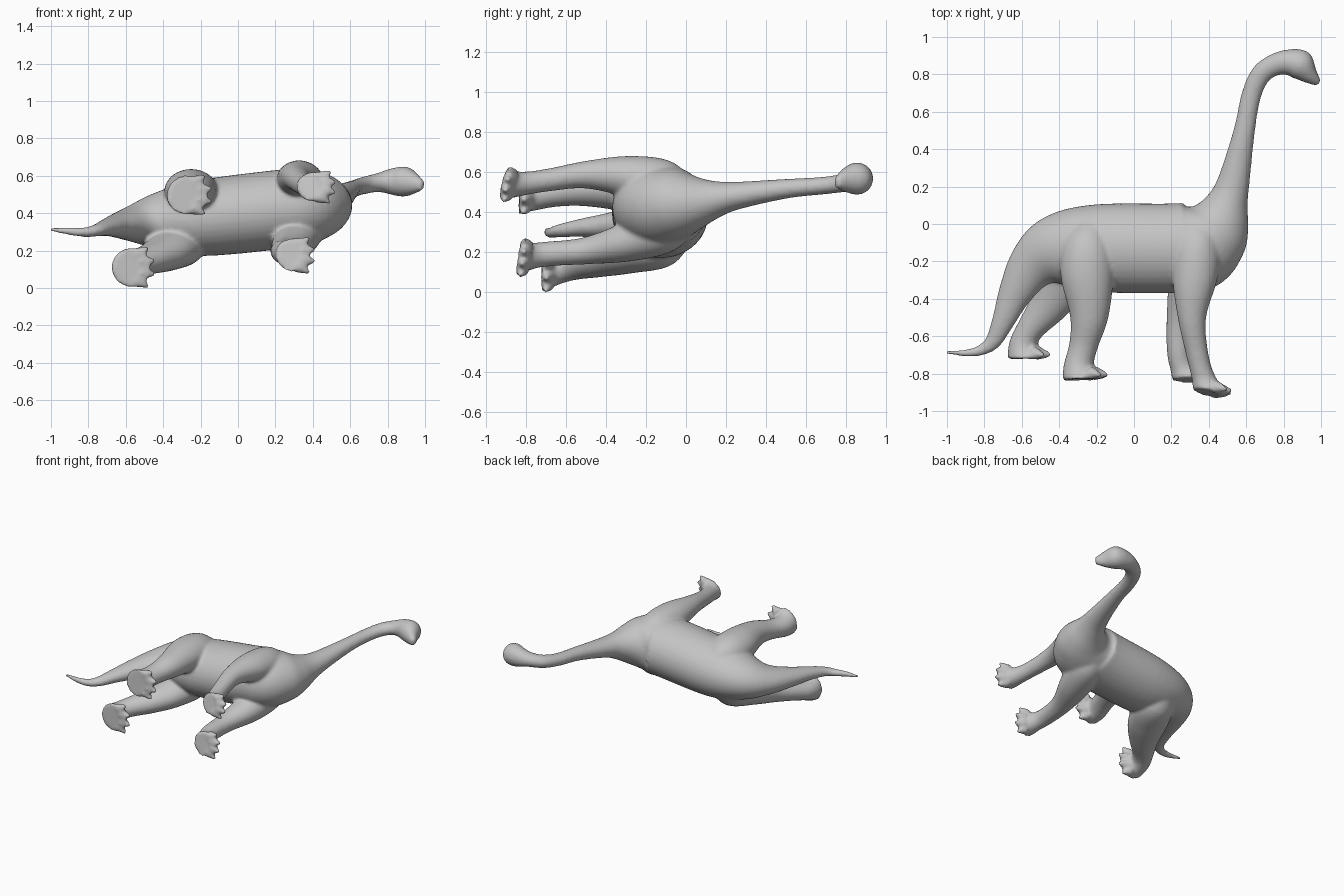
import bpy, bmesh, math
from mathutils import Vector

if "Cube" in bpy.data.objects:
    bpy.data.objects.remove(bpy.data.objects["Cube"])

skin = bpy.data.materials.new("grey skin")
skin.diffuse_color = (0.55, 0.55, 0.55, 1)
skin.use_nodes = True
skin.node_tree.nodes["Principled BSDF"].inputs["Base Color"].default_value = skin.diffuse_color
SIDES, STEPS = 36, 6


def catmull(a, b, c, d, t):
    return [0.5 * (2 * q + (r - p) * t + (2 * p - 5 * q + 4 * r - s) * t * t
                   + (3 * q - p - 3 * r + s) * t ** 3) for p, q, r, s in zip(a, b, c, d)]


def loft(bm, pts, end_dir=None):
    """Sweep ellipses along (x, y, z, in-plane radius, sideways radius)."""
    n, path = len(pts), []
    for i in range(n - 1):
        for k in range(STEPS):
            path.append(catmull(pts[max(i - 1, 0)], pts[i], pts[i + 1],
                                pts[min(i + 2, n - 1)], k / STEPS))
    path.append(pts[-1])
    last, rings = len(path) - 1, []
    for i, p in enumerate(path):          # wide window keeps bends from folding
        t = Vector(path[min(i + STEPS, last)][:3]) - Vector(path[max(i - STEPS, 0)][:3])
        t.normalize()
        if end_dir:                       # turn the last rings square to the sole
            w = max(0, 1 - (last - i) / STEPS)
            t = t.lerp(Vector(end_dir).normalized(), w).normalized()
        u = t.cross(Vector((0, 0, 1))).normalized()
        v = u.cross(t)
        rings.append([bm.verts.new(Vector(p[:3])
                      + u * p[3] * math.cos(a) + v * p[4] * math.sin(a))
                      for a in (2 * math.pi * j / SIDES for j in range(SIDES))])
    for a, b in zip(rings, rings[1:]):
        for j in range(SIDES):
            m = (j + 1) % SIDES
            bm.faces.new((a[j], a[m], b[m], b[j]))
    bm.faces.new(rings[0][::-1])
    bm.faces.new(rings[-1])


def toes(bm, foot, sole):
    """Short claws fanned along the forward rim of a foot."""
    x, y, z, rx, rz = foot
    s = Vector(sole).normalized()
    for deg in (-54, -18, 18, 54):
        a = math.radians(deg)
        rim = Vector((x + rx * 0.74 * math.cos(a), y, z + rz * 0.88 * math.sin(a)))
        rim -= s * s.dot(rim - Vector((x, y, z)))
        d = Vector((math.cos(a), -0.12, 0.4 * math.sin(a))).normalized()
        mat = d.to_track_quat('Z', 'Y').to_matrix().to_4x4()
        mat.translation = rim - s * 0.026 + d * 0.02
        bmesh.ops.create_cone(bm, cap_ends=True, segments=12, radius1=0.038,
                              radius2=0.010, depth=0.07, matrix=mat)


bm = bmesh.new()

# tail, trunk, neck and head in one sweep
loft(bm, [
    (-1.003, -.685, .315, .009, .011), (-.90, -.690, .305, .019, .021),
    (-.82, -.675, .300, .029, .026), (-.755, -.630, .310, .043, .033),
    (-.70, -.520, .325, .061, .046), (-.64, -.380, .335, .089, .066),
    (-.55, -.230, .345, .132, .100), (-.42, -.145, .360, .192, .155),
    (-.20, -.130, .375, .235, .203), (.21, -.130, .420, .240, .212),
    (.345, -.112, .435, .240, .205), (.43, -.035, .445, .200, .178),
    (.472, .040, .450, .152, .140), (.506, .135, .465, .106, .098),
    (.538, .250, .485, .083, .070), (.59, .500, .520, .057, .049),
    (.625, .680, .535, .053, .044), (.675, .795, .550, .055, .046),
    (.75, .850, .565, .059, .051), (.83, .864, .570, .070, .073),
    (.893, .848, .570, .080, .080), (.94, .793, .560, .047, .057),
    (.988, .752, .550, .018, .026)])

# four legs: path points and the direction each sole faces
LEGS = [
    ([(-.245, -.12, .49, .135, .125), (-.25, -.28, .52, .142, .118),
      (-.24, -.50, .52, .102, .088), (-.27, -.65, .50, .077, .070),
      (-.295, -.76, .49, .082, .080), (-.27, -.83, .50, .112, .108)], (.05, -1, .05)),
    ([(.34, -.11, .53, .125, .13), (.325, -.29, .58, .120, .105),
      (.31, -.50, .59, .076, .069), (.335, -.68, .565, .060, .057),
      (.37, -.82, .545, .062, .060), (.405, -.905, .545, .090, .085)], (-.2, -1, .25)),
    ([(.335, -.11, .33, .125, .13), (.30, -.29, .255, .115, .10),
      (.25, -.50, .21, .076, .068), (.24, -.68, .195, .064, .062),
      (.26, -.77, .185, .066, .067), (.295, -.835, .18, .092, .095)], (0, -1, .15)),
    ([(-.30, -.12, .255, .135, .125), (-.37, -.29, .20, .142, .105),
      (-.46, -.44, .16, .105, .083), (-.56, -.57, .13, .073, .068),
      (-.59, -.65, .115, .080, .077), (-.57, -.72, .112, .105, .110)], (.02, -1, 0)),
]
for pts, sole in LEGS:
    x, y, z, rx, rz = pts[0]
    root = (x + .02, y + .14, z + (.41 - z) * .7, rx * .45, rz * .55)  # buried in the trunk
    loft(bm, [root] + pts, sole)
    toes(bm, pts[-1], sole)

bmesh.ops.recalc_face_normals(bm, faces=bm.faces)
mesh = bpy.data.meshes.new("long_necked_dinosaur")
bm.to_mesh(mesh)
bm.free()
body = bpy.data.objects.new("long_necked_dinosaur", mesh)
bpy.context.collection.objects.link(body)
bpy.context.view_layer.objects.active = body
body.select_set(True)

# fuse everything into one skin and soften the joints
fuse = body.modifiers.new("fuse", 'REMESH')
fuse.mode = 'VOXEL'
fuse.voxel_size = 0.011
soften = body.modifiers.new("soften", 'SMOOTH')
soften.factor = 0.5
soften.iterations = 7
for name in ("fuse", "soften"):
    bpy.ops.object.modifier_apply(modifier=name)

# rest the lowest foot on the ground
low = min(v.co.z for v in body.data.vertices)
for v in body.data.vertices:
    v.co.z -= low
body.data.materials.clear()
body.data.materials.append(skin)
bpy.ops.object.shade_smooth_by_angle(angle=math.radians(50))
